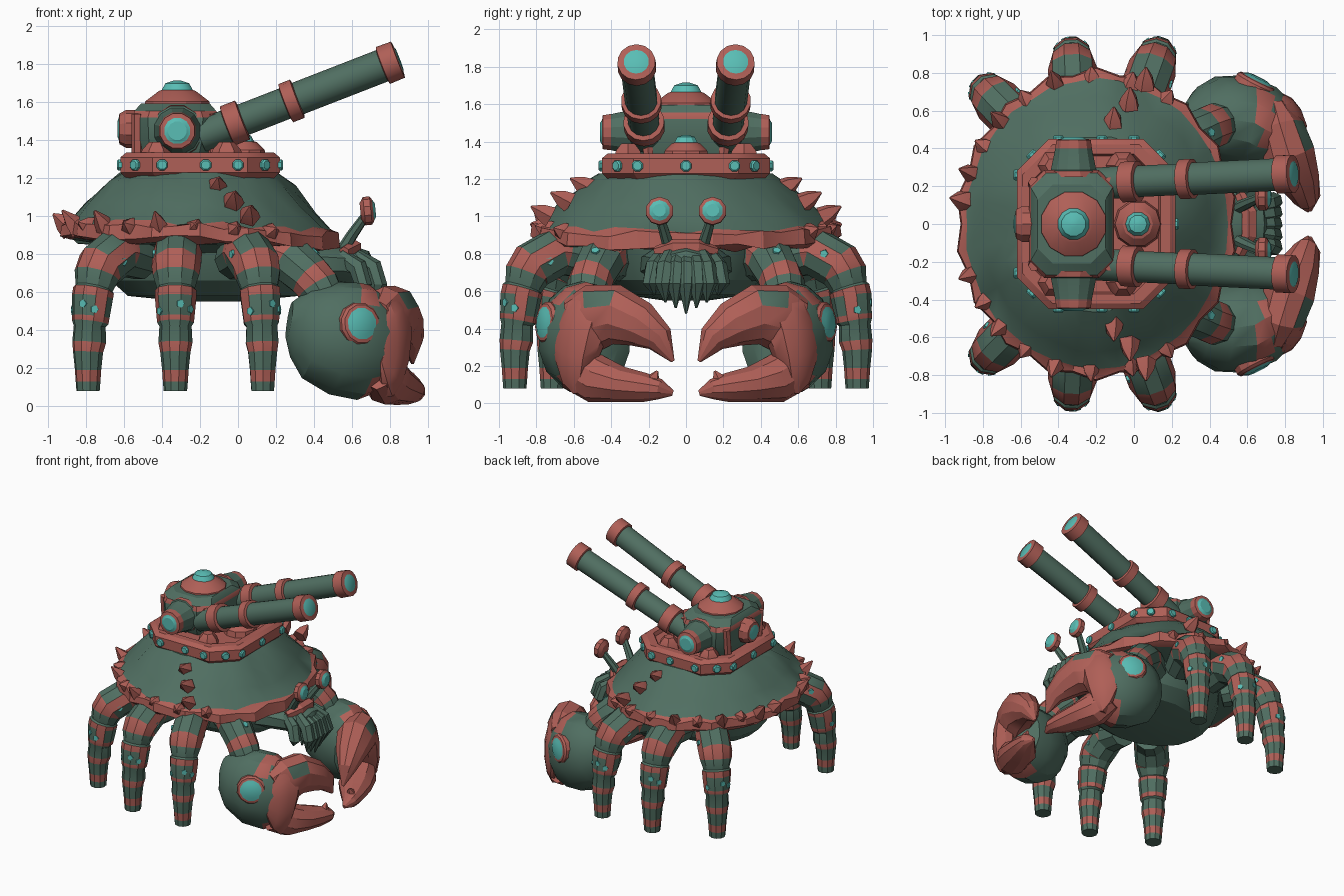
import bpy, bmesh, math, random
from mathutils import Vector

random.seed(4)
if "Cube" in bpy.data.objects:
    bpy.data.objects.remove(bpy.data.objects["Cube"], do_unlink=True)


def material(name, rgb):
    m = bpy.data.materials.new(name)
    m.use_nodes = True
    m.diffuse_color = (*rgb, 1)
    m.node_tree.nodes["Principled BSDF"].inputs["Base Color"].default_value = (*rgb, 1)
    return m


MATS = [material("dark_green", (0.08, 0.157, 0.12)),
        material("brick_red", (0.43, 0.115, 0.095)),
        material("glowing_teal", (0.10, 0.51, 0.46))]
X, Z = Vector((1, 0, 0)), Vector((0, 0, 1))
SIDES = ((1, "left"), (-1, "right"))


def loft(name, rings, colours):
    """Skin rings; one colour letter per band, plus one for the end cap.
    S is a green band with two red stripes."""
    bm = bmesh.new()
    rows = [[bm.verts.new(p) for p in ring] for ring in rings]
    n = len(rows[0])
    for a, b, c in zip(rows, rows[1:], colours):
        for i in range(n):
            j = (i + 1) % n
            paint = c if c != "S" else "R" if i in (2, 6) else "G"
            bm.faces.new((a[i], a[j], b[j], b[i])).material_index = "GRC".index(paint)
    bm.faces.new(rows[0][::-1]).material_index = "GRC".index(colours[0])
    bm.faces.new(rows[-1]).material_index = "GRC".index(colours[-1])
    bmesh.ops.recalc_face_normals(bm, faces=bm.faces)
    mesh = bpy.data.meshes.new(name)
    bm.to_mesh(mesh)
    bm.free()
    for m in MATS:
        mesh.materials.append(m)
    ob = bpy.data.objects.new(name, mesh)
    bpy.context.collection.objects.link(ob)
    bpy.ops.object.select_all(action="DESELECT")
    ob.select_set(True)
    bpy.context.view_layer.objects.active = ob
    bpy.ops.object.shade_smooth_by_angle(angle=math.radians(28))
    return ob


def tube(name, path, radii, colours, ref=Z, sides=10):
    """Sweep an ellipse along a path; each radius is a number or (side, up)."""
    pts = [Vector(p) for p in path]
    rings = []
    for i, p in enumerate(pts):
        d = (pts[min(i + 1, len(pts) - 1)] - pts[max(i - 1, 0)]).normalized()
        u = d.cross(ref).normalized()
        v = u.cross(d)
        r = radii[i]
        ru, rv = r if isinstance(r, tuple) else (r, r)
        angles = [math.tau * (k + 0.5) / sides for k in range(sides)]
        rings.append([p + u * ru * math.cos(a) + v * rv * math.sin(a) for a in angles])
    return loft(name, rings, colours)


def lathe(name, pos, axis, profile, colours, sides=10):
    axis = Vector(axis).normalized()
    ref = X if abs(axis.z) > 0.9 else Z
    return tube(name, [Vector(pos) + axis * h for h, r in profile],
                [r for h, r in profile], colours, ref, sides)


def spike(name, pos, axis, r, length):
    lathe(name, pos, axis, [(-.03, r), (length * .3, r * .75), (length, .006)], "RRR", 5)


def octagon(cx, hx, hy, c, z):
    half = [(hx, hy - c), (hx - c, hy), (c - hx, hy), (-hx, hy - c)]
    return [(cx + x, y, z) for x, y in half] + [(cx - x, -y, z) for x, y in half]


# Shell with a jagged rim, tilted down toward the front
def rim_point(a, s, z):
    x, y = .72 * s * math.cos(a), .8 * s * math.sin(a)
    tilt = (-.065 if x > 0 else -.015) * x * max(0, min(1, (s - .5) * 2))
    return Vector((-.2 + x, y, z + tilt))


profile = [(.58, 1.23), (.7, 1.165), (.84, 1.06), (.96, .965), (1.0, .95), (1.01, .88),
           (.96, .86), (.75, .85), (.5, .78)]
shell = []
for k, (s, z) in enumerate(profile):
    ring = []
    for i in range(36):
        wob = (.03 if i % 2 else -.012) if k in (4, 5) else random.uniform(-.012, .012)
        dz = random.uniform(-.018, .018) if 0 < k < 7 else 0
        ring.append(rim_point(math.tau * i / 36, s + wob, z + dz))
    shell.append(ring)
loft("shell", shell, "GGGRRRGGG")

for sy, side in SIDES:
    # Tall upright spikes, then low lumps between them
    for lift, r, length, angles in ((1.1, .06, .11, (108, 136, 160)),
                                    (.35, .06, .06, (58, 75, 92, 122, 148))):
        for deg in angles:
            a = math.radians(deg) * sy
            spike(f"rim_spike_{side}_{deg}", rim_point(a, .97, .94),
                  (math.cos(a), math.sin(a), lift), r, length)
    for i in range(3):
        spike(f"shell_spike_{side}_{i}", (-.11 + .085 * i, sy * (.54 + .105 * i), 1.16 - .075 * i),
              (.05, sy, .55), .06, .09)
spike("rear_spike", rim_point(math.radians(171), .98, .94), (-1, .2, .8), .07, .1)

# Body under the shell
belly = [(.6, .5, .9), (.58, .48, .78), (.54, .43, .66), (.45, .33, .58), (.15, .12, .55)]
loft("body", [[(-.13 + rx * math.cos(math.tau * i / 16), ry * math.sin(math.tau * i / 16), z)
               for i in range(16)] for rx, ry, z in belly], "GGGGG")

# Turret ring with studs
loft("turret_ring", [octagon(-.2, .39, .42, .16, 1.2), octagon(-.2, .42, .45, .17, 1.23),
                     octagon(-.2, .42, .45, .17, 1.31), octagon(-.2, .39, .42, .16, 1.335),
                     octagon(-.2, .34, .37, .14, 1.335), octagon(-.2, .33, .36, .14, 1.305)],
     "RRRRRR")
for i, (x, y, nx, ny) in enumerate([(.42, 0, 1, 0), (.42, .26, 1, 0), (.34, .365, 1, 1), (.2, .45, 0, 1),
                                    (.03, .45, 0, 1), (-.2, .45, 0, 1), (-.34, .365, -1, 1),
                                    (-.42, .26, -1, 0), (-.42, 0, -1, 0)]):
    for sy, side in SIDES if y else SIDES[:1]:
        lathe(f"ring_stud_{side}_{i}", (-.2 + x, sy * y, 1.27), (nx, sy * ny, 0),
              [(-.01, .032), (.01, .032), (.018, .024)], "CCC", 8)
for sy, side in SIDES:
    for x in (-.43, -.06):
        lathe(f"ring_lug_{side}_{x}", (x, sy * .31, 1.3), Z, [(0, .09), (.05, .075), (.09, .04)], "RRR", 6)

# Turret hull, hatches and side shoulders
loft("turret_hull", [octagon(-.33, .19, .24, .07, 1.3), octagon(-.33, .22, .28, .08, 1.4),
                     octagon(-.33, .225, .285, .08, 1.52), octagon(-.33, .215, .27, .08, 1.555),
                     octagon(-.33, .18, .21, .08, 1.595)], "GGRGG")
lathe("top_hatch", (-.32, 0, 1.57), Z, [(0, .18), (.035, .175), (.09, .1), (.095, .085), (.13, .065), (.145, .02)],
      "RRRCCC", 12)
lathe("front_hatch", (.02, 0, 1.3), Z, [(0, .13), (.05, .12), (.09, .08), (.094, .065), (.125, .048), (.135, .015)],
      "RRRCCC", 10)
lathe("rear_knob", (-.52, 0, 1.46), -X, [(0, .1), (.07, .1), (.105, .08), (.108, .06), (.115, .04)], "RRRCC")
for sy, side in SIDES:
    lathe(f"turret_shoulder_{side}", (-.32, sy * .25, 1.45), (0, sy, 0),
          [(0, .14), (.03, .135), (.035, .125), (.15, .1), (.155, .1), (.195, .094), (.198, .07), (.21, .05)],
          "RGGRRRCC", 12)
    for x in (-.53, -.13):
        tube(f"hull_trim_{side}_{x}", [(x, sy * .2, 1.32), (x, sy * .22, 1.54)], [.03, .03], "RR", X, 6)

    # Cannon barrels
    lathe(f"cannon_{side}", (-.2, sy * .215, 1.42), (1.03, sy * .05, .4),
          [(0, .085), (.15, .088), (.155, .11), (.24, .11), (.245, .085), (.48, .085), (.485, .108),
           (.55, .108), (.555, .088), (1.03, .088), (1.035, .104), (1.12, .102), (1.124, .068), (1.128, .06)],
          "GRRRGRRRGRRRCC", 14)

    # Eye stalks
    tube(f"eye_stalk_{side}", [(.54, sy * .08, .8), (.6, sy * .11, .9), (.67, sy * .14, 1.0)],
         [.035, .03, .024], "GGG", X, 7)
    lathe(f"eye_{side}", (.65, sy * .142, 1.025), (1, 0, .1),
          [(-.005, .045), (.015, .075), (.05, .075), (.06, .06), (.062, .056), (.075, .035)], "RRRRCC")

    # Walking legs: fraction of reach, height, radius
    stations = [(0, .77, .11), (.36, .805, .125), (.46, .81, .13), (.78, .735, .13), (.84, .69, .122),
                (.89, .62, .1), (.9, .61, .11), (.92, .575, .11), (.95, .47, .1), (.96, .44, .097),
                (.97, .42, .085), (.98, .335, .09), (1, .285, .08), (1, .19, .07), (1, .13, .066), (1, .08, .062)]
    for label, bx, by, fx, fy in (("rear", -.5, .42, -.79, .715), ("middle", -.31, .5, -.33, .915),
                                  ("front", -.02, .5, .13, .915)):
        path = [(bx + (fx - bx) * f, sy * (by + (fy - by) * f), z) for f, z, r in stations]
        tube(f"{label}_leg_{side}", path, [r for f, z, r in stations], "GRSRGGRSRGGRGRGG",
             Vector((sy * (fy - by), bx - fx, 0)), 10)
        # Glowing flecks on the outer faces
        out = Vector((fx - bx, sy * (fy - by), 0)).normalized()
        across = Vector((-out.y, out.x, 0))
        for k, (f, z, turn, gap) in enumerate([(.62, .76, 1.45, .112), (.64, .8, -1.45, .112), (.93, .54, .3, .091),
                                               (.94, .5, -.95, .089), (.94, .51, .95, .089)]):
            d = out * math.cos(turn) + across * math.sin(turn)
            c = Vector((bx + (fx - bx) * f, sy * (by + (fy - by) * f), z))
            lathe(f"{label}_leg_fleck_{side}_{k}", c + d * gap, d, [(0, .024), (.016, .022)], "CC", 5)

    # Claw arm, bulb, palm and fingers
    tube(f"claw_arm_{side}", [(.1, sy * .32, .78), (.24, sy * .42, .79), (.28, sy * .45, .77),
                              (.38, sy * .5, .68), (.42, sy * .52, .63), (.48, sy * .54, .52)],
         [.13, .13, .13, .12, .12, .1], "GRGRGG")
    lathe(f"claw_arm_fleck_{side}", (.33 + .077, sy * .485, .725 + .089), (.65, sy * .1, .75),
          [(-.01, .026), (.009, .024)], "CC", 5)
    bulb = tube(f"claw_bulb_{side}",
                [(.27, sy * .58, .45), (.33, sy * .57, .44), (.43, sy * .56, .4), (.56, sy * .55, .355),
                 (.66, sy * .515, .335), (.76, sy * .47, .33), (.8, sy * .45, .33)],
                [(.07, .1), (.16, .19), (.225, .27), (.245, .305), (.235, .305), (.19, .25), (.1, .16)],
                "GGGGGGG", Z, 14)
    for face in bulb.data.polygons:
        if face.center.x > .66 and abs(face.normal.z) > .6:
            face.material_index = 1
    tube(f"claw_palm_{side}", [(.755, sy * .69, .33), (.78, sy * .64, .325), (.8, sy * .57, .32),
                               (.83, sy * .5, .31), (.85, sy * .46, .29)],
         [(.02, .1), (.065, .22), (.095, .28), (.09, .27), (.03, .1)], "RRRRR", Z, 12)
    finger = tube(f"claw_upper_finger_{side}",
                  [(.75, sy * .61, .42), (.78, sy * .5, .455), (.82, sy * .37, .475),
                   (.87, sy * .24, .42), (.91, sy * .14, .345), (.92, sy * .07, .225)],
                  [(.07, .14), (.13, .18), (.145, .16), (.115, .125), (.07, .08), (.008, .01)], "RRRRRR")
    for face in finger.data.polygons:
        if face.normal.dot(Vector((.85, 0, .53))) > .88 and .4 < abs(face.center.y) < .48:
            face.material_index = 0
    tube(f"claw_lower_finger_{side}", [(.75, sy * .6, .2), (.79, sy * .48, .13), (.84, sy * .34, .1),
                                       (.9, sy * .22, .085), (.93, sy * .14, .075), (.93, sy * .07, .055)],
         [(.08, .13), (.13, .13), (.13, .095), (.09, .078), (.06, .055), (.012, .015)], "RRRRRR")
    spike(f"claw_tooth_{side}", (.92, sy * .18, .12), (0, -sy * .5, 1), .045, .06)
    lathe(f"claw_port_{side}", (.635, sy * .725, .43), (.5, sy, .1),
          [(-.06, .118), (.025, .115), (.04, .102), (.043, .085), (.055, .06)], "RRRCC", 12)

# Face, brow and hanging feelers
tube("face", [(.3, 0, .74), (.42, 0, .75), (.56, 0, .745), (.66, 0, .72), (.7, 0, .7)],
     [(.26, .12), (.24, .12), (.2, .11), (.13, .1), (.05, .05)], "GGGGG")
tube("brow", [(.56, -.16, .81), (.61, -.06, .835), (.61, .06, .835), (.56, .16, .81)],
     [.03, .045, .045, .03], "RRRR", Z, 6)
for row, (x, low, count, spread) in enumerate([(.68, .48, 5, .11), (.6, .52, 4, .17)]):
    for i in range(count):
        t = 2 * i / (count - 1) - 1
        y, tip = t * spread, low + .06 * abs(t)
        tube(f"feeler_{row}_{i}", [(x - .06, y * .8, .79), (x + .03, y, .73),
                                   (x + .06, y * 1.1, .64), (x + .03, y, tip)],
             [.04, .052, .048, .006], "GGGG", X, 7)
